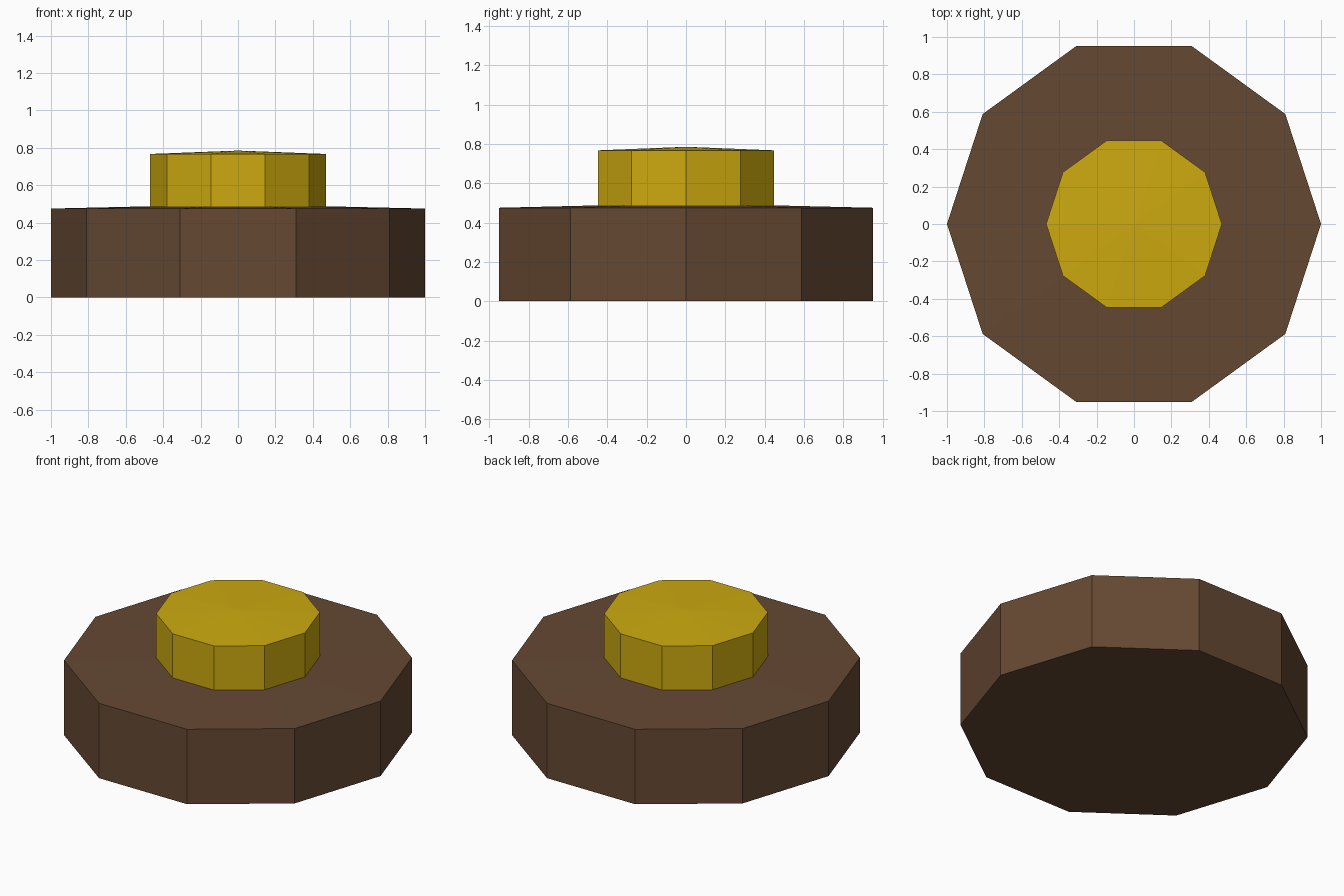
import bpy, bmesh, math

if "Cube" in bpy.data.objects:
    bpy.data.objects.remove(bpy.data.objects["Cube"])

SIDES = 10

def material(name, rgb):
    m = bpy.data.materials.new(name)
    m.diffuse_color = (*rgb, 1.0)
    m.use_nodes = True
    m.node_tree.nodes["Principled BSDF"].inputs["Base Color"].default_value = m.diffuse_color
    return m

def domed_prism(name, radius, z0, z_edge, z_peak, mat):
    """Ten-sided prism with a flat bottom and a very shallow pointed top."""
    bm = bmesh.new()
    def ring(z):
        return [bm.verts.new((radius * math.cos(2 * math.pi * i / SIDES),
                              radius * math.sin(2 * math.pi * i / SIDES), z))
                for i in range(SIDES)]
    low, high = ring(z0), ring(z_edge)
    peak = bm.verts.new((0, 0, z_peak))
    bm.faces.new(low[::-1])
    for i in range(SIDES):
        j = (i + 1) % SIDES
        bm.faces.new((low[i], low[j], high[j], high[i]))
        bm.faces.new((high[i], high[j], peak))
    mesh = bpy.data.meshes.new(name)
    bm.to_mesh(mesh)
    bm.free()
    mesh.materials.append(mat)
    obj = bpy.data.objects.new(name, mesh)
    bpy.context.collection.objects.link(obj)
    return obj

brown = material("dark brown", (0.130, 0.065, 0.032))
gold = material("gold yellow", (0.610, 0.402, 0.005))

# Wide base disc
domed_prism("base", 1.0, 0.0, 0.475, 0.498, brown)
# Small raised button
domed_prism("button", 0.47, 0.485, 0.767, 0.785, gold)
